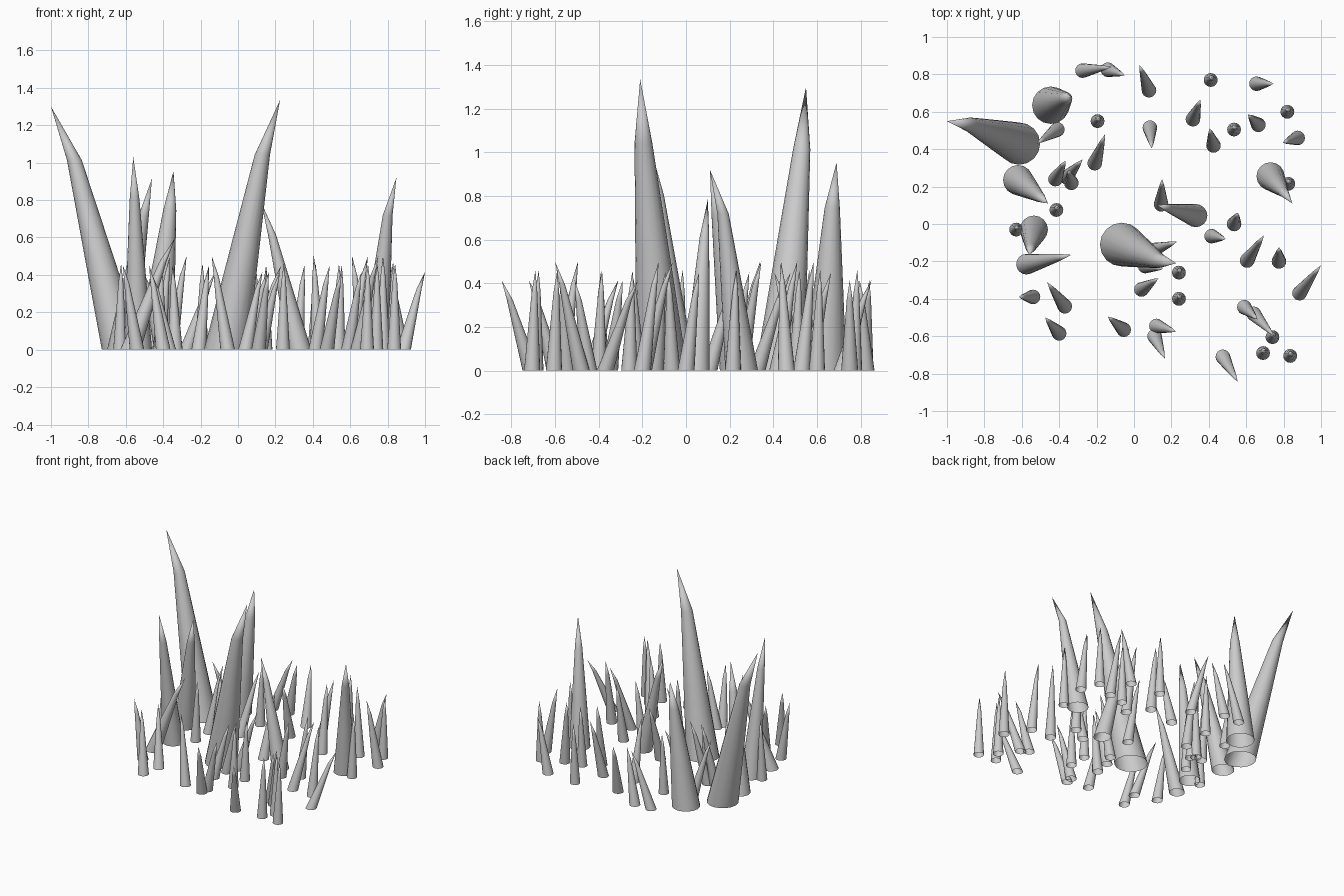
import bpy, bmesh, math

SIDES = 16


def spike(name, base, r, tip, bend=None):
    """Open-bottomed tapering blade: base ring, middle, shoulder, pointed tip."""
    (bx, by), (tx, ty, h) = base, tip
    if bend is None:
        bend = (bx + (tx - bx) * 0.72, by + (ty - by) * 0.72)
    rings = [(bx, by, 0, r),
             ((bx + bend[0]) / 2, (by + bend[1]) / 2, h * 0.39, r * 0.68),
             (bend[0], bend[1], h * 0.78, r * 0.35)]
    bm = bmesh.new()
    loops = []
    for x, y, z, rad in rings:
        loops.append([bm.verts.new((x + rad * math.cos(2 * math.pi * i / SIDES),
                                    y + rad * math.sin(2 * math.pi * i / SIDES), z))
                      for i in range(SIDES)])
    top = bm.verts.new((tx, ty, h))
    for i in range(SIDES):
        j = (i + 1) % SIDES
        for a, b in zip(loops, loops[1:]):
            bm.faces.new((a[i], a[j], b[j], b[i]))
        bm.faces.new((loops[-1][i], loops[-1][j], top))
    for f in bm.faces:
        f.smooth = True
    me = bpy.data.meshes.new(name)
    bm.to_mesh(me)
    bm.free()
    bpy.context.collection.objects.link(bpy.data.objects.new(name, me))


# Tall and medium spikes
spike("tall_spike_left", (-.615, .43), .113, (-1.0, .55, 1.30), (-.875, .53))
spike("tall_spike_centre", (-.065, -.11), .117, (.225, -.21, 1.335), (.13, -.195))
spike("tall_spike_back", (-.445, .635), .1, (-.345, .69, .955), (-.365, .67))
spike("tall_spike_mid_left", (-.62, .235), .08, (-.46, .11, .915))
spike("tall_spike_front_left", (-.535, -.03), .075, (-.56, -.165, 1.03))
spike("tall_spike_right", (.73, .255), .075, (.847, .11, .92), (.80, .17))
spike("medium_spike_centre", (.33, .045), .062, (.125, .1, .785))
spike("medium_spike_left", (-.575, -.215), .055, (-.335, -.165, .6))

# Small leaning blades by height: base x, base y, tip x, tip y
short = [(-.37, -.44, -.465, -.31), (.12, -.545, .225, -.575), (.11, -.6, .165, -.72),
         (.04, -.35, .13, -.29), (.06, -.225, .155, -.24), (.885, -.37, 1.0, -.22),
         (.59, -.445, .66, -.51), (.475, -.71, .555, -.845), (-.275, .82, -.12, .84),
         (-.14, .825, -.05, .795), (.08, .715, .03, .85), (.655, .75, .745, .75)]
medium = [(-.54, -.39, -.615, -.39), (-.4, -.585, -.475, -.5), (.1, -.14, .23, -.095),
          (.415, -.065, .49, -.08), (.535, 0, .555, .06), (-.21, .325, -.155, .48),
          (-.335, .22, -.35, .29), (-.41, .505, -.52, .43), (.085, .515, .095, .405),
          (.315, .56, .355, .665), (.145, .105, .15, .24)]
high = [(-.055, -.565, -.14, -.495), (.605, -.195, .695, -.06), (.775, -.2, .775, -.125),
        (.64, -.48, .75, -.6), (-.42, .24, -.365, .34), (-.36, .25, -.275, .345),
        (.425, .42, .405, .51), (.665, .53, .61, .585), (.875, .46, .795, .435)]
for label, height, rows in (("short", .415, short), ("medium", .45, medium), ("high", .5, high)):
    for n, (bx, by, tx, ty) in enumerate(rows):
        spike(f"{label}_blade_{n + 1}", (bx, by), .039, (tx, ty, height))

# Nearly upright blades: base x, base y
upright = [(.24, -.26), (.24, -.4), (.74, -.605), (.69, -.69), (.835, -.705), (-.195, .55),
           (-.415, .075), (-.63, -.03), (.41, .77), (.535, .505), (.82, .6), (.825, .215)]
for n, (x, y) in enumerate(upright):
    spike(f"upright_blade_{n + 1}", (x, y), .037, (x + .005, y + .015, .46))
